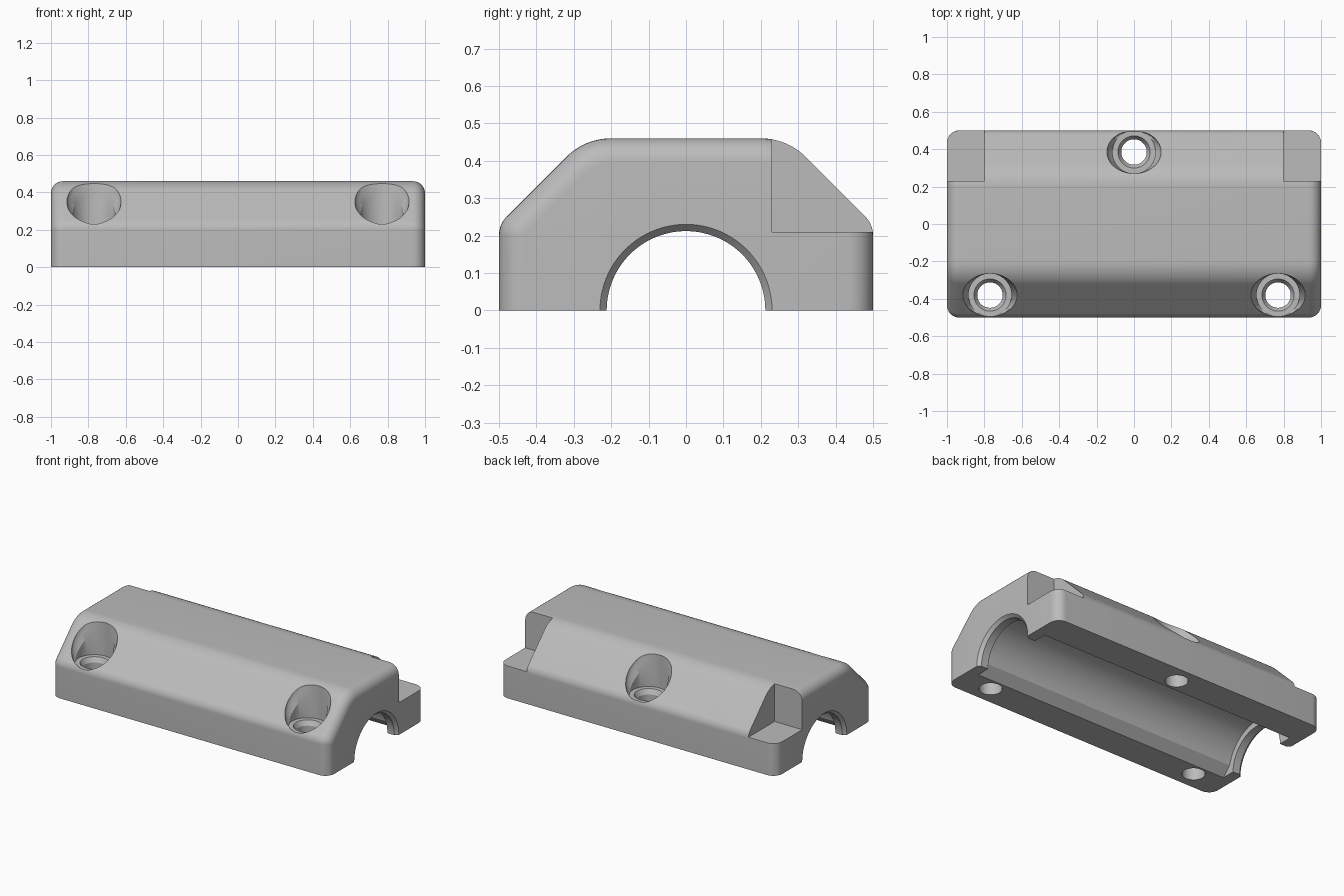
import bpy, bmesh, math

cube = bpy.data.objects.get("Cube")
if cube:
    bpy.data.objects.remove(cube)

grey = bpy.data.materials.new("plain_grey")
grey.use_nodes = True
grey.diffuse_color = (0.5, 0.5, 0.5, 1)
grey.node_tree.nodes["Principled BSDF"].inputs["Base Color"].default_value = (0.5, 0.5, 0.5, 1)


def loft(name, rings):
    """Closed solid through a list of equal-length point rings."""
    bm = bmesh.new()
    loops = [[bm.verts.new(p) for p in ring] for ring in rings]
    n = len(loops[0])
    for a, b in zip(loops, loops[1:]):
        for i in range(n):
            j = (i + 1) % n
            bm.faces.new((a[i], a[j], b[j], b[i]))
    bm.faces.new(loops[0])
    bm.faces.new(loops[-1])
    bmesh.ops.recalc_face_normals(bm, faces=bm.faces)
    mesh = bpy.data.meshes.new(name)
    bm.to_mesh(mesh)
    bm.free()
    mesh.materials.append(grey)
    obj = bpy.data.objects.new(name, mesh)
    bpy.context.collection.objects.link(obj)
    return obj


def section(inset):
    """Housing outline in y, z: rounded shoulders between 45 degree slopes."""
    half = []
    for cy, cz, radius, steps in ((0.43, 0.201, 0.07, 8), (0.2, 0.29, 0.17, 12)):
        for k in range(steps + 1):
            a = math.pi / 4 * k / steps + (math.pi / 4 if cy < 0.3 else 0)
            r = radius - inset
            half.append((cy + r * math.cos(a), cz + r * math.sin(a)))
    half.insert(0, (0.5 - inset, 0))
    return half + [(-y, z) for y, z in reversed(half)]


# Housing block with rounded ends
FILLET = 0.065
stations = []
for k in range(9):
    a = math.pi / 2 * k / 8
    stations.append((1 - FILLET + FILLET * math.sin(a), FILLET * (1 - math.cos(a))))
stations = [(-x, d) for x, d in reversed(stations)] + stations
housing = loft("bearing_housing", [[(x, y, z) for y, z in section(d)] for x, d in stations])


def circle(rx, ry, n=64):
    return [(rx * math.cos(2 * math.pi * i / n), ry * math.sin(2 * math.pi * i / n)) for i in range(n)]


def box(name, x0, x1, y0, y1, z0, z1):
    ring = [(x0, y0), (x1, y0), (x1, y1), (x0, y1)]
    return loft(name, [[(x, y, z) for x, y in ring] for z in (z0, z1)])


def cut(cutter):
    mod = housing.modifiers.new("cut", 'BOOLEAN')
    mod.operation = 'DIFFERENCE'
    mod.solver = 'EXACT'
    mod.object = cutter
    bpy.context.view_layer.objects.active = housing
    bpy.ops.object.modifier_apply(modifier=mod.name)
    bpy.data.objects.remove(cutter)


# Shaft bore: chamfered mouths, end lips and a wider inner chamber
half_bore = [(1.1, 0.23), (1.0, 0.23), (0.98, 0.212), (0.93, 0.212), (0.93, 0.25)]
bore = half_bore + [(-x, r) for x, r in reversed(half_bore)]
cut(loft("bore_cutter", [[(x, y, z) for y, z in circle(r, r, 128)] for x, r in bore]))

# Chamfer along the chamber's lower edges
chamfer = [(0.31, -0.01), (0.24, 0.06), (-0.24, 0.06), (-0.31, -0.01)]
cut(loft("chamfer_cutter", [[(x, y, z) for y, z in chamfer] for x in (-0.93, 0.93)]))

# Notches at the two rear corners
for side in (-1, 1):
    x0, x1 = sorted((0.8 * side, 1.1 * side))
    cut(box("notch_cutter", x0, x1, 0.23, 0.6, 0.21, 0.6))


# Screw seats: flared pocket following the slope, countersink and through hole
def slope(y, depth, lowest):
    return max(lowest, 0.73 - abs(y) - depth)


for cx, cy in ((-0.77, -0.38), (0.77, -0.38), (0, 0.385)):
    inner = [(cx + x, cy + y) for x, y in circle(0.115, 0.115)]
    mid = [(cx + x, cy + y) for x, y in circle(0.136, 0.115)]
    outer = [(cx + x, cy + y) for x, y in circle(0.145, 0.115)]
    cut(loft("pocket_cutter", [
        [(x, y, 0.23) for x, y in inner],
        [(x, y, slope(y, 0.07, 0.232)) for x, y in inner],
        [(x, y, slope(y, 0.03, 0.236)) for x, y in mid],
        [(x, y, slope(y, 0, 0.24)) for x, y in outer],
        [(x, y, 0.7) for x, y in outer]]))
    cut(loft("screw_hole_cutter", [
        [(cx + x, cy + y, z) for x, y in circle(r, r)]
        for z, r in ((-0.1, 0.068), (0.2, 0.068), (0.23, 0.086), (0.25, 0.086))]))

# Smooth curved faces, crisp edges
bpy.ops.object.select_all(action='DESELECT')
housing.select_set(True)
bpy.context.view_layer.objects.active = housing
bpy.ops.object.shade_smooth_by_angle(angle=math.radians(25))
